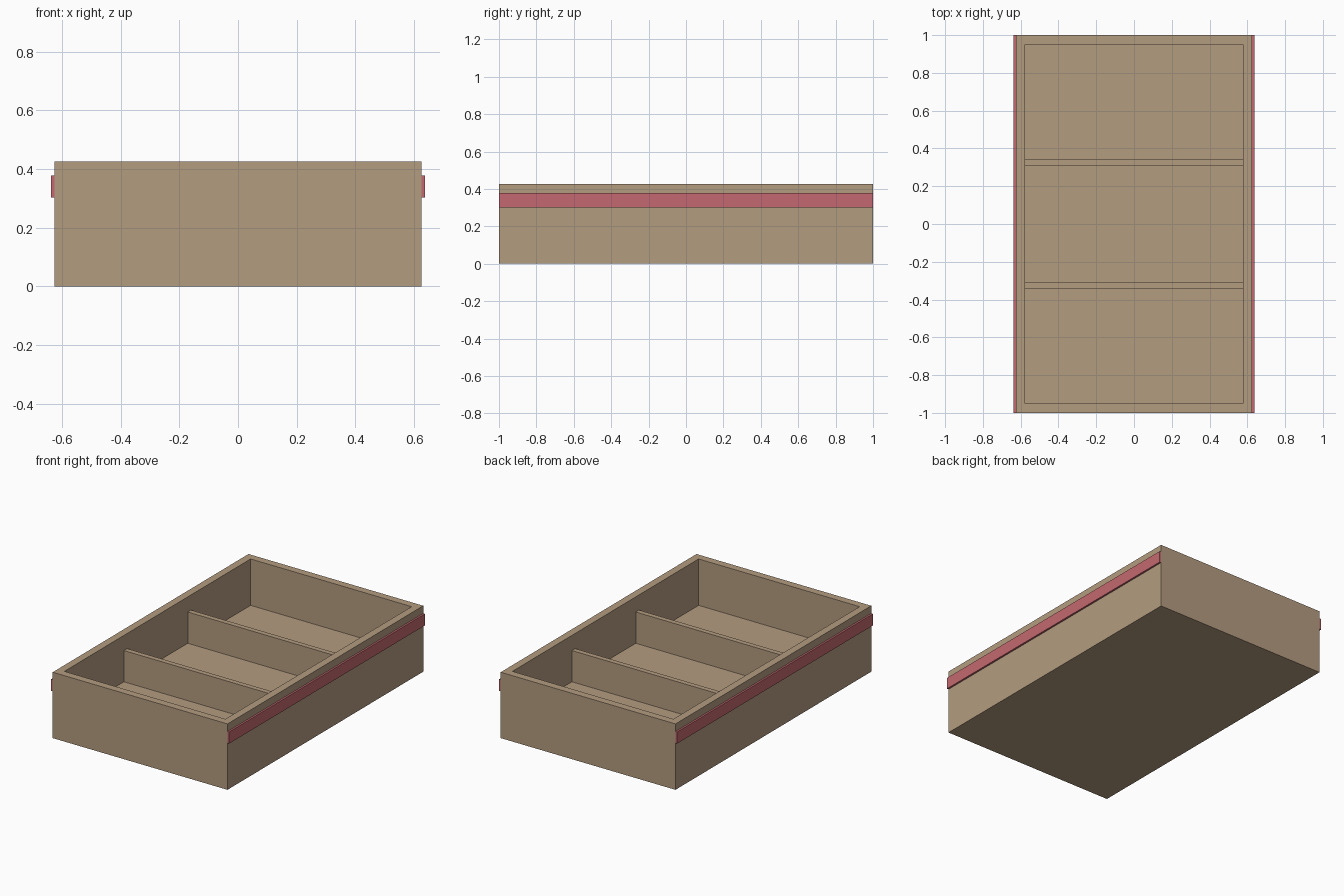
import bpy
import bmesh
from mathutils import Vector

if "Cube" in bpy.data.objects:
    bpy.data.objects.remove(bpy.data.objects["Cube"])

W, L, H = 1.25, 2.0, 0.426       # outer tray size
WALL, FLOOR = 0.049, 0.126       # wall thickness, inside floor height
DIVIDER_TOP, DIVIDER_T = 0.328, 0.033
RAIL_T, RAIL_Z0, RAIL_Z1 = 0.012, 0.302, 0.377


def make_material(name, color):
    mat = bpy.data.materials.new(name)
    mat.diffuse_color = (*color, 1.0)
    mat.use_nodes = True
    mat.node_tree.nodes["Principled BSDF"].inputs["Base Color"].default_value = mat.diffuse_color
    return mat


wood = make_material("tan wood", (0.456, 0.333, 0.216))
red = make_material("muted red", (0.552, 0.141, 0.162))


def add_box(name, lo, hi, mat, edit=None):
    """Box between two corners, with an optional bmesh edit."""
    lo, hi = Vector(lo), Vector(hi)
    bm = bmesh.new()
    bmesh.ops.create_cube(bm, size=1)
    for v in bm.verts:
        v.co = Vector((lo[i] + (v.co[i] + 0.5) * (hi[i] - lo[i]) for i in range(3)))
    if edit:
        edit(bm)
    bmesh.ops.recalc_face_normals(bm, faces=bm.faces[:])
    mesh = bpy.data.meshes.new(name)
    bm.to_mesh(mesh)
    bm.free()
    mesh.materials.append(mat)
    obj = bpy.data.objects.new(name, mesh)
    bpy.context.collection.objects.link(obj)
    return obj


def hollow(bm):
    """Inset the top face and sink it to the inside floor."""
    top = max(bm.faces, key=lambda f: f.calc_center_median().z)
    bm.normal_update()
    bmesh.ops.inset_region(bm, faces=[top], thickness=WALL, use_even_offset=True)
    sunk = bmesh.ops.extrude_discrete_faces(bm, faces=[top])["faces"][0]
    for v in sunk.verts:
        v.co.z = FLOOR


# Open tray with thick base
add_box("tray", (-W / 2, -L / 2, 0), (W / 2, L / 2, H), wood, hollow)

# Two cross dividers make three compartments
for name, y in (("front_divider", -0.326), ("back_divider", 0.326)):
    add_box(name, (-W / 2 + WALL, y - DIVIDER_T / 2, FLOOR),
            (W / 2 - WALL, y + DIVIDER_T / 2, DIVIDER_TOP), wood)

# Slide rails along both long sides
for name, s in (("left_rail", -1), ("right_rail", 1)):
    x0, x1 = sorted((s * W / 2, s * (W / 2 + RAIL_T)))
    add_box(name, (x0, -L / 2, RAIL_Z0), (x1, L / 2, RAIL_Z1), red)
